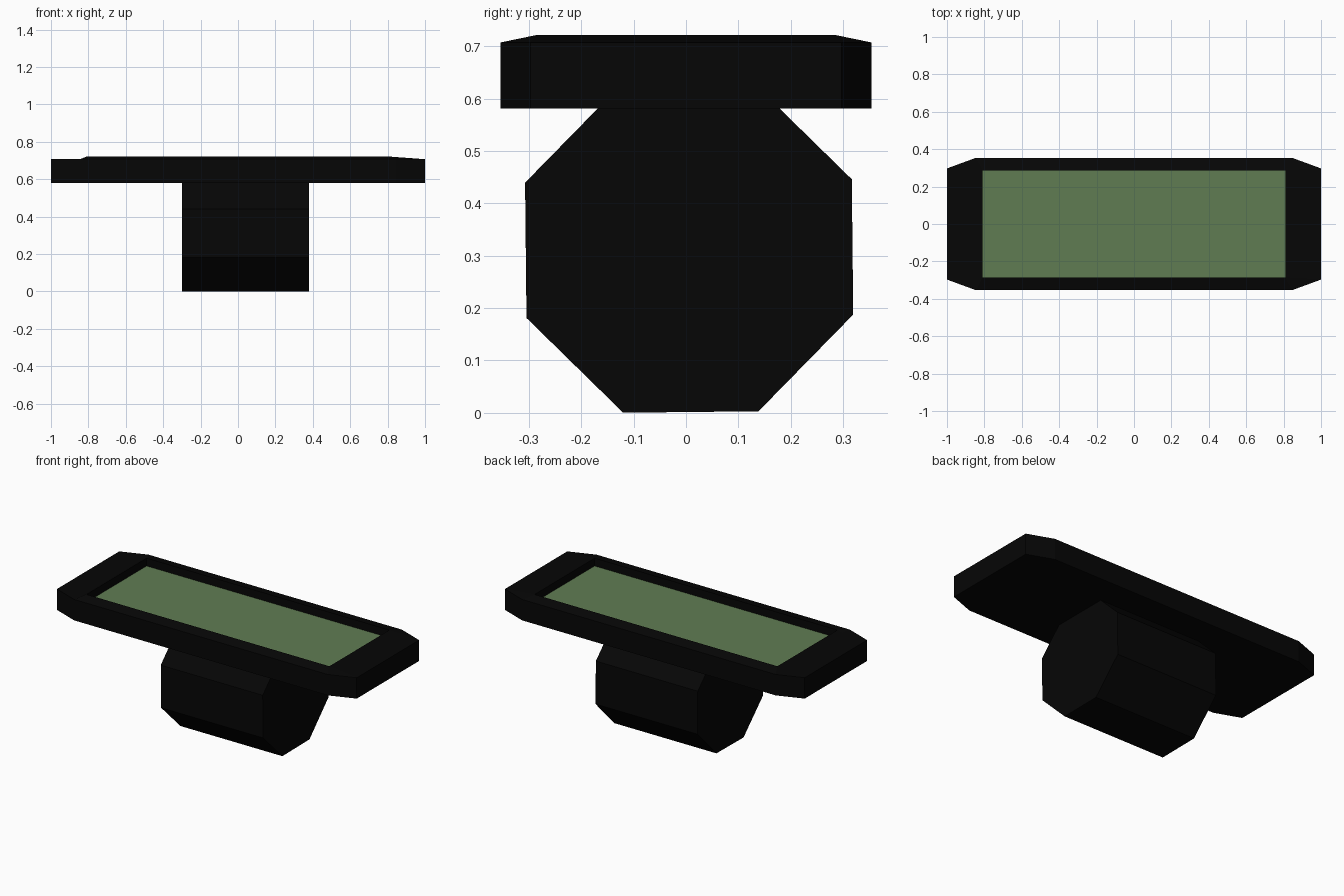
import bpy, bmesh
from math import cos, sin, pi, radians

if "Cube" in bpy.data.objects:
    bpy.data.objects.remove(bpy.data.objects["Cube"])


def material(name, color):
    m = bpy.data.materials.new(name)
    m.diffuse_color = (*color, 1)
    m.use_nodes = True
    m.node_tree.nodes["Principled BSDF"].inputs["Base Color"].default_value = m.diffuse_color
    return m


def make_object(name, bm, mat):
    bmesh.ops.recalc_face_normals(bm, faces=bm.faces)
    me = bpy.data.meshes.new(name)
    bm.to_mesh(me)
    bm.free()
    me.materials.append(mat)
    ob = bpy.data.objects.new(name, me)
    bpy.context.collection.objects.link(ob)
    return ob


black = material("black_casing", (0.0018, 0.0018, 0.0018))
green = material("green_screen", (0.118, 0.203, 0.086))

Z_BOTTOM, Z_SCREEN, Z_EDGE, Z_TOP = 0.581, 0.674, 0.707, 0.721
rect = [(-0.81, -0.286), (0.81, -0.286), (0.81, 0.286), (-0.81, 0.286)]

# Casing: chamfered slab rising gently to the rim of a screen recess
outline = [(-0.845, -0.354), (0.845, -0.354), (1, -0.297), (1, 0.297),
           (0.845, 0.354), (-0.845, 0.354), (-1, 0.297), (-1, -0.297)]
bm = bmesh.new()
low = [bm.verts.new((x, y, Z_BOTTOM)) for x, y in outline]
o = [bm.verts.new((x, y, Z_EDGE)) for x, y in outline]
r = [bm.verts.new((x, y, Z_TOP)) for x, y in rect]
d = [bm.verts.new((x, y, Z_SCREEN)) for x, y in rect]
s = [bm.verts.new((-0.84, y, Z_EDGE)) for y in (-0.29, 0.29)]
bm.faces.new(low)
for i in range(8):
    j = (i + 1) % 8
    bm.faces.new((low[i], low[j], o[j], o[i]))
for i in range(4):                                           # recess walls
    j = (i + 1) % 4
    bm.faces.new((r[i], r[j], d[j], d[i]))
for f in [
    (o[0], o[1], r[1], r[0]), (o[4], o[5], r[3], r[2]),      # long slopes
    (o[1], o[2], r[1]), (o[2], o[3], r[2], r[1]), (o[3], o[4], r[2]),  # right end
    (o[0], r[0], s[0]), (o[5], s[1], r[3]), (s[0], r[0], r[3], s[1]),  # left step
    (o[0], s[0], s[1], o[5], o[6], o[7]),                    # flat left end
]:
    bm.faces.new(f)
make_object("casing", bm, black)

# Screen: flat panel on the recess floor
bm = bmesh.new()
bm.faces.new([bm.verts.new((x, y, Z_SCREEN)) for x, y in rect])
make_object("screen", bm, green)

# Mount: eight-sided drum lying along x under the casing
bm = bmesh.new()
rings = []
for x in (-0.30, 0.38):
    ring = []
    for k in range(8):
        a = radians(23.1) + k * pi / 4
        ring.append(bm.verts.new((x, 0.006 + 0.3375 * cos(a), 0.3135 + 0.3375 * sin(a))))
    rings.append(ring)
    bm.faces.new(ring)
for k in range(8):
    j = (k + 1) % 8
    bm.faces.new((rings[0][k], rings[0][j], rings[1][j], rings[1][k]))
make_object("mount_drum", bm, black)
